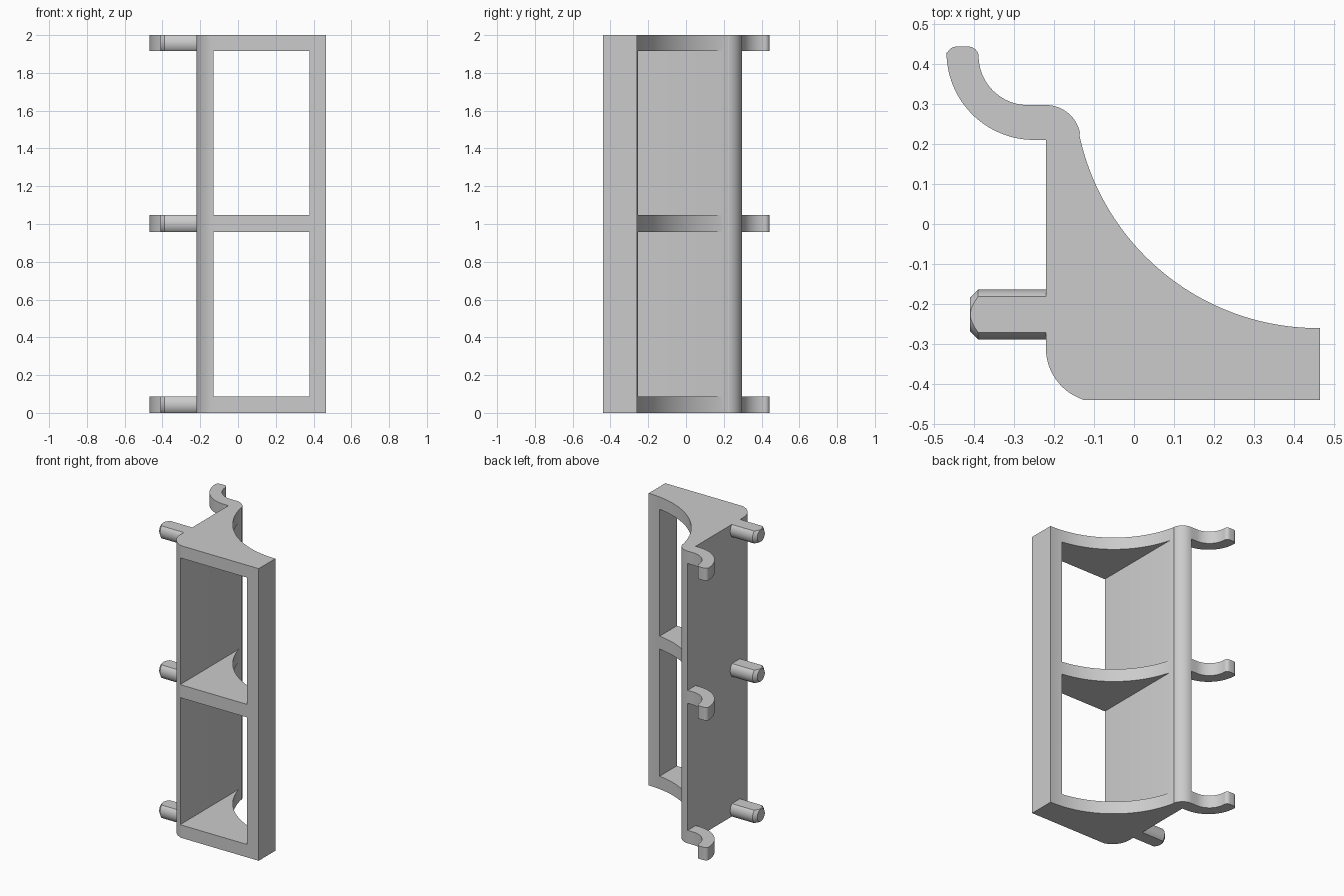
import bpy, bmesh
from math import cos, sin, radians
from mathutils import Vector, Matrix

cube = bpy.data.objects.get("Cube")
if cube:
    bpy.data.objects.remove(cube, do_unlink=True)

grey = bpy.data.materials.new("light_grey")
grey.use_nodes = True
grey.diffuse_color = (0.6, 0.6, 0.6, 1)
grey.node_tree.nodes["Principled BSDF"].inputs["Base Color"].default_value = (0.6, 0.6, 0.6, 1)


def arc(cx, cy, r, start, end, steps):
    """Points on a circle between two angles in degrees."""
    angles = [radians(start + (end - start) * i / steps) for i in range(steps + 1)]
    return [(cx + r * cos(a), cy + r * sin(a)) for a in angles]


def make_object(name, bm):
    bmesh.ops.recalc_face_normals(bm, faces=bm.faces)
    mesh = bpy.data.meshes.new(name)
    bm.to_mesh(mesh)
    bm.free()
    mesh.materials.append(grey)
    obj = bpy.data.objects.new(name, mesh)
    bpy.context.collection.objects.link(obj)
    return obj


def prism(name, profile, z0, z1):
    """Extrude a plan outline between two heights."""
    bm = bmesh.new()
    face = bm.faces.new([bm.verts.new((x, y, z0)) for x, y in profile])
    ext = bmesh.ops.extrude_face_region(bm, geom=[face])
    verts = [g for g in ext["geom"] if isinstance(g, bmesh.types.BMVert)]
    bmesh.ops.translate(bm, verts=verts, vec=(0, 0, z1 - z0))
    return make_object(name, bm)


def peg(name, z0, z1):
    """Round peg with a chamfered tip, flattened above and below."""
    zc, length, chamfer, r = (z0 + z1) / 2, 0.19, 0.021, 0.062
    bm = bmesh.new()
    bmesh.ops.create_cone(bm, cap_ends=True, segments=48, radius1=r, radius2=r, depth=length,
                          matrix=Matrix.Translation((-0.22 - length / 2, -0.226, zc))
                          @ Matrix.Rotation(radians(-90), 4, 'Y'))
    tip = [e for e in bm.edges if all(v.co.x < -0.4 for v in e.verts)]
    bmesh.ops.bevel(bm, geom=tip, offset=chamfer, segments=1, affect='EDGES')
    for z, side in ((z0, -1), (z1, 1)):
        cut = bmesh.ops.bisect_plane(bm, geom=bm.verts[:] + bm.edges[:] + bm.faces[:],
                                     plane_co=Vector((0, 0, z)), plane_no=Vector((0, 0, side)),
                                     clear_outer=True)
        edges = [g for g in cut["geom_cut"] if isinstance(g, bmesh.types.BMEdge)]
        bmesh.ops.holes_fill(bm, edges=edges)
    return make_object(name, bm)


levels = {"bottom": (0, 0.088), "middle": (0.958, 1.047), "top": (1.915, 2)}
parts = []

# Bracket body: concave sweep, rounded upper edge, rounded lower corner
body_outline = ([(0.465, -0.44), (0.465, -0.26)]
                + arc(0.46, 0.35, 0.61, 270, 192, 40)
                + arc(-0.22, 0.21, 0.087, 12, 90, 14)
                + arc(-0.085, -0.31, 0.135, 180, 250, 14)
                + [(-0.125, -0.44)])
body = prism("bracket_body", body_outline, 0, 2)
parts.append(body)

# Two windows cut through, leaving wall, front lip and three ribs
window = [(-0.13, -0.7), (0.378, -0.7), (0.378, 0.7), (-0.13, 0.7)]
spans = [(levels["bottom"][1], levels["middle"][0]), (levels["middle"][1], levels["top"][0])]
for z0, z1 in spans:
    cutter = prism("window_cutter", window, z0, z1)
    cutter.hide_render = True
    mod = body.modifiers.new("window", 'BOOLEAN')
    mod.operation, mod.solver, mod.object = 'DIFFERENCE', 'EXACT', cutter
    bpy.context.view_layer.objects.active = body
    bpy.ops.object.modifier_apply(modifier=mod.name)
    bpy.data.objects.remove(cutter, do_unlink=True)

# Curved hooks and pegs behind each rib
hook_outline = ([(-0.22, 0.297), (-0.22, 0.21)]
                + arc(-0.25, 0.428, 0.218, 270, 180, 24)
                + arc(-0.443, 0.418, 0.025, 180, 90, 6)
                + arc(-0.413, 0.418, 0.025, 90, 0, 6)
                + arc(-0.265, 0.42, 0.123, 180, 270, 20))
for level, (z0, z1) in levels.items():
    parts.append(prism(level + "_hook", hook_outline, z0, z1))
    parts.append(peg(level + "_peg", z0, z1))

# Smooth curves, crisp edges
bpy.ops.object.select_all(action='DESELECT')
for obj in parts:
    obj.select_set(True)
bpy.context.view_layer.objects.active = body
bpy.ops.object.shade_smooth_by_angle(angle=radians(25))
